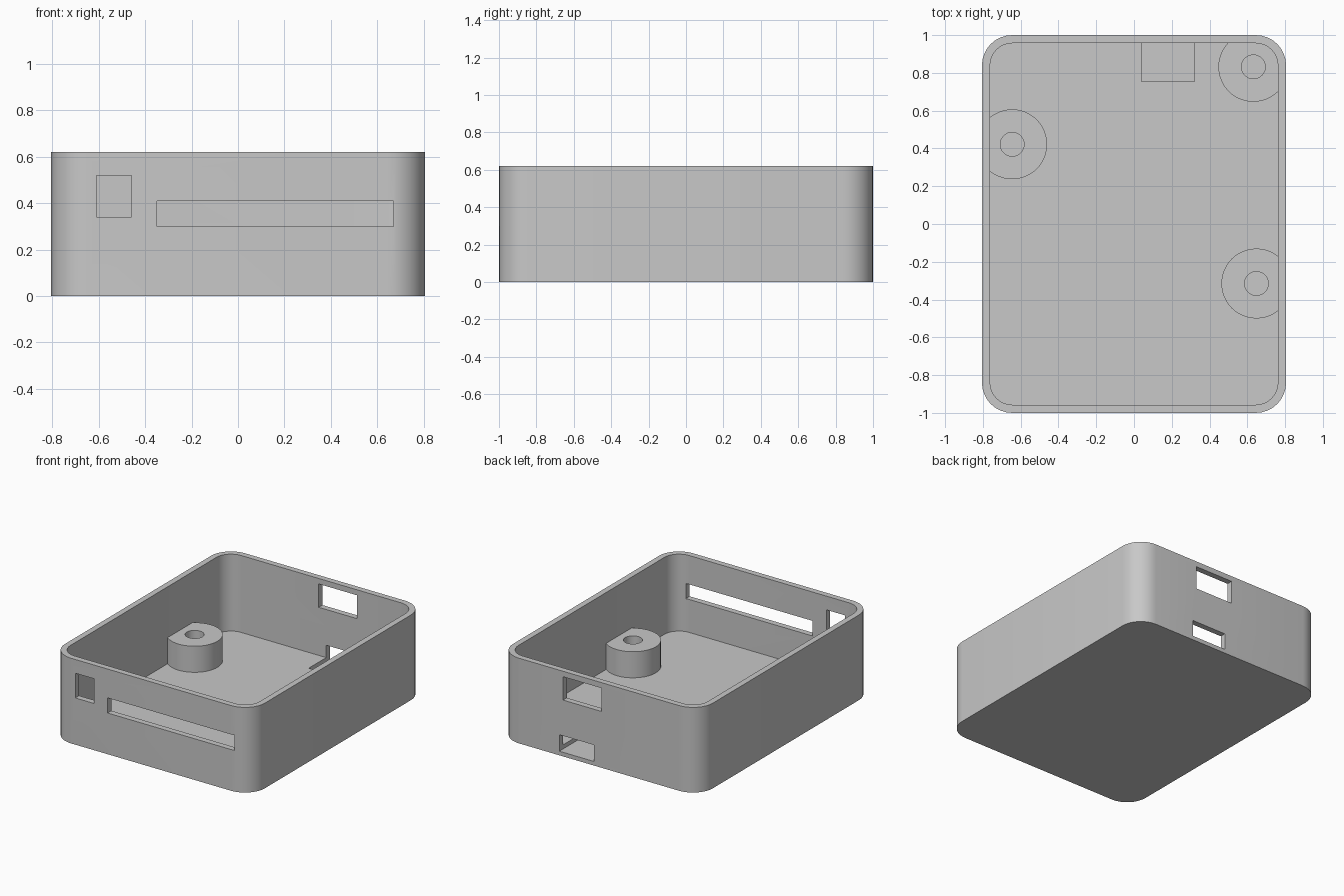
import bpy, bmesh, math

if "Cube" in bpy.data.objects:
    bpy.data.objects.remove(bpy.data.objects["Cube"])

HALF_X, HALF_Y, HEIGHT = 0.805, 1.0, 0.62
WALL, FLOOR, RADIUS = 0.043, 0.06, 0.16
POST_TOP, POST_R, HOLE_R = 0.25, 0.185, 0.063

grey = bpy.data.materials.new("plain_grey")
grey.use_nodes = True
colour = (0.58, 0.58, 0.58, 1)
grey.diffuse_color = colour
grey.node_tree.nodes["Principled BSDF"].inputs["Base Color"].default_value = colour


def prism(name, outline, z0, z1):
    """Extrude a closed outline from z0 to z1."""
    bm = bmesh.new()
    face = bm.faces.new([bm.verts.new((x, y, z0)) for x, y in outline])
    out = bmesh.ops.extrude_face_region(bm, geom=[face])
    top = [v for v in out["geom"] if isinstance(v, bmesh.types.BMVert)]
    bmesh.ops.translate(bm, verts=top, vec=(0, 0, z1 - z0))
    bmesh.ops.recalc_face_normals(bm, faces=bm.faces)
    mesh = bpy.data.meshes.new(name)
    bm.to_mesh(mesh)
    bm.free()
    mesh.materials.append(grey)
    ob = bpy.data.objects.new(name, mesh)
    bpy.context.collection.objects.link(ob)
    return ob


def rounded(inset, steps=8):
    """Rounded rectangle, inset from the outer wall."""
    r = RADIUS - inset
    points = []
    for corner, (sx, sy) in enumerate([(1, 1), (-1, 1), (-1, -1), (1, -1)]):
        for i in range(steps + 1):
            a = math.pi / 2 * (corner + i / steps)
            points.append((sx * (HALF_X - RADIUS) + r * math.cos(a),
                           sy * (HALF_Y - RADIUS) + r * math.sin(a)))
    return points


def circle(cx, cy, r, n=48):
    return [(cx + r * math.cos(math.tau * i / n), cy + r * math.sin(math.tau * i / n))
            for i in range(n)]


def box(x0, x1, y0, y1, z0, z1):
    return prism("cutter", [(x0, y0), (x1, y0), (x1, y1), (x0, y1)], z0, z1)


def combine(target, tool, operation):
    """Apply a boolean and discard its tool."""
    tool.hide_render = True
    mod = target.modifiers.new("cut", "BOOLEAN")
    mod.operation, mod.solver, mod.object = operation, "EXACT", tool
    bpy.context.view_layer.objects.active = target
    bpy.ops.object.modifier_apply(modifier=mod.name)
    bpy.data.objects.remove(tool)


def smooth(ob):
    bpy.ops.object.select_all(action="DESELECT")
    ob.select_set(True)
    bpy.context.view_layer.objects.active = ob
    bpy.ops.object.shade_smooth_by_angle(angle=math.radians(30))


# Open tray with rounded corners
case = prism("case", rounded(0), 0, HEIGHT)
combine(case, prism("cavity", rounded(WALL), FLOOR, HEIGHT + 0.1), "DIFFERENCE")

# Front square window and long slot
front = (-HALF_Y - 0.1, -HALF_Y + WALL + 0.03)
combine(case, box(-0.61, -0.46, *front, 0.34, 0.52), "DIFFERENCE")
combine(case, box(-0.35, 0.67, *front, 0.30, 0.41), "DIFFERENCE")

# Back upper window, and lower port with its recess in the floor
combine(case, box(-0.02, 0.29, HALF_Y - WALL - 0.03, HALF_Y + 0.1, 0.41, 0.58), "DIFFERENCE")
combine(case, box(0.04, 0.32, 0.755, HALF_Y + 0.1, 0.03, 0.15), "DIFFERENCE")
smooth(case)

# Hollow screw posts, trimmed where they meet the walls
posts = {"left_back": (0.632, 0.832), "right": (-0.645, 0.422), "left_front": (0.648, -0.315)}
for place, (x, y) in posts.items():
    post = prism("screw_post_" + place, circle(x, y, POST_R), FLOOR - 0.01, POST_TOP)
    combine(post, prism("bounds", rounded(WALL - 0.005), 0, HEIGHT), "INTERSECT")
    combine(post, prism("bore", circle(x, y, HOLE_R), 0, HEIGHT), "DIFFERENCE")
    smooth(post)
